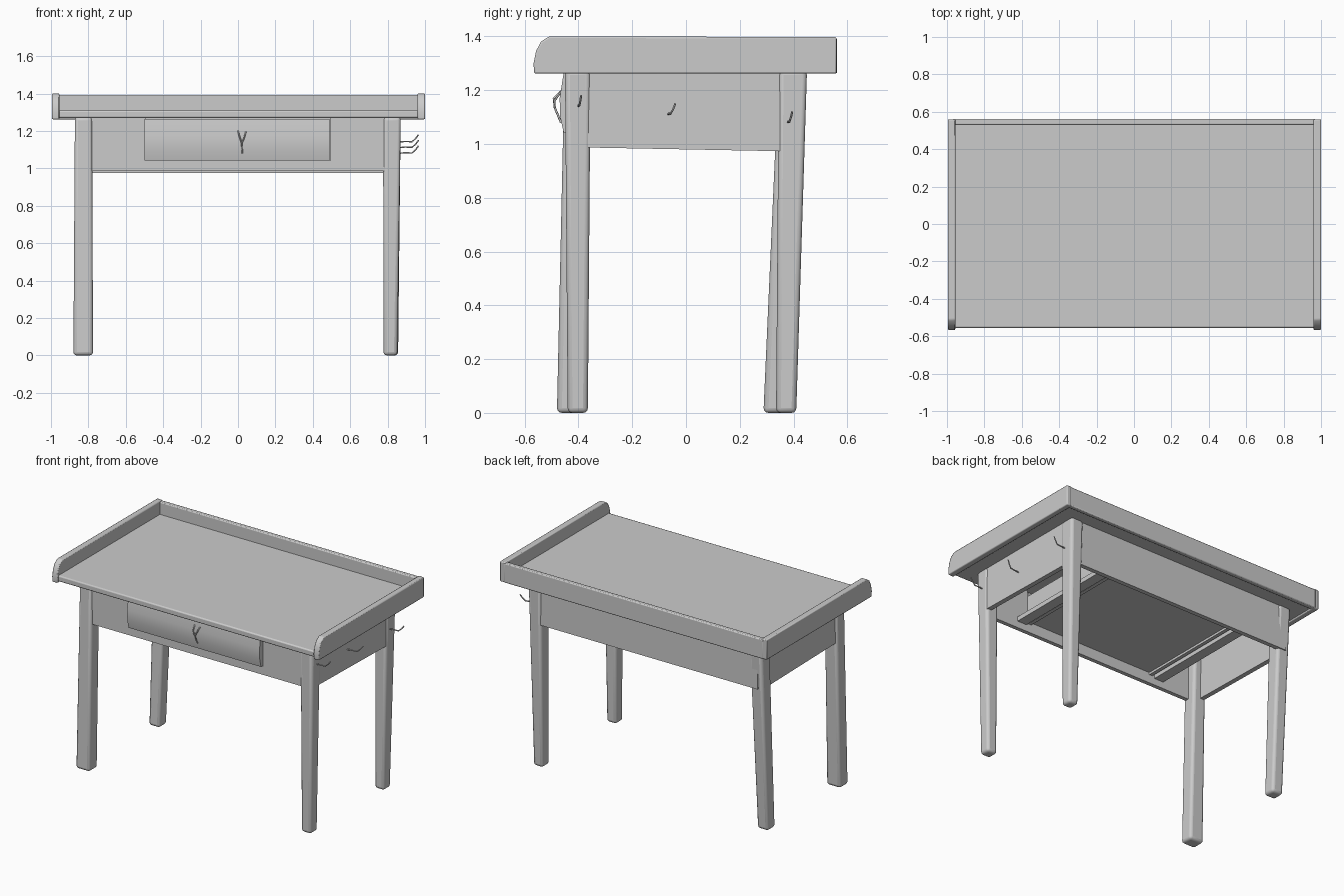
import bpy
import bmesh
from mathutils import Vector

if "Cube" in bpy.data.objects:
    bpy.data.objects.remove(bpy.data.objects["Cube"])


def finish(name, bm, bevel=0.0, segments=2):
    bmesh.ops.recalc_face_normals(bm, faces=bm.faces)
    mesh = bpy.data.meshes.new(name)
    bm.to_mesh(mesh)
    bm.free()
    ob = bpy.data.objects.new(name, mesh)
    bpy.context.collection.objects.link(ob)
    if bevel:
        m = ob.modifiers.new("soft_edges", "BEVEL")
        m.width, m.segments = bevel, segments
    bpy.ops.object.select_all(action='DESELECT')
    ob.select_set(True)
    bpy.context.view_layer.objects.active = ob
    bpy.ops.object.shade_smooth_by_angle()
    return ob


def taper(name, low, high, z0, z1, bevel=0.0, segments=2):
    """Box lofted between two rectangles (x0, x1, y0, y1)."""
    bm = bmesh.new()
    rings = []
    for (x0, x1, y0, y1), z in ((low, z0), (high, z1)):
        rings.append([bm.verts.new((x, y, z)) for x, y in
                      ((x0, y0), (x1, y0), (x1, y1), (x0, y1))])
    a, b = rings
    bm.faces.new(a)
    bm.faces.new(b)
    for i in range(4):
        j = (i + 1) % 4
        bm.faces.new((a[i], a[j], b[j], b[i]))
    return finish(name, bm, bevel, segments)


def box(name, x0, x1, y0, y1, z0, z1, bevel=0.0):
    return taper(name, (x0, x1, y0, y1), (x0, x1, y0, y1), z0, z1, bevel)


def extrude_yz(name, profile, x0, x1, bevel=0.0):
    bm = bmesh.new()
    face = bm.faces.new([bm.verts.new((x0, y, z)) for y, z in profile])
    out = bmesh.ops.extrude_face_region(bm, geom=[face])
    verts = [v for v in out["geom"] if isinstance(v, bmesh.types.BMVert)]
    bmesh.ops.translate(bm, verts=verts, vec=(x1 - x0, 0, 0))
    return finish(name, bm, bevel)


def wire(name, paths, radius=0.004):
    curve = bpy.data.curves.new(name, 'CURVE')
    curve.dimensions = '3D'
    curve.bevel_depth, curve.bevel_resolution = radius, 1
    curve.use_fill_caps = True
    for pts in paths:
        s = curve.splines.new('POLY')
        s.points.add(len(pts) - 1)
        for p, co in zip(s.points, pts):
            p.co = (*co, 1)
    ob = bpy.data.objects.new(name, curve)
    bpy.context.collection.objects.link(ob)
    bpy.ops.object.select_all(action='DESELECT')
    ob.select_set(True)
    bpy.context.view_layer.objects.active = ob
    bpy.ops.object.convert(target='MESH')


# Table top with raised rims on three sides
box("table_top", -0.97, 0.97, -0.555, 0.545, 1.27, 1.31, 0.008)
rim = [(-0.565, 1.262), (-0.567, 1.30), (-0.558, 1.345), (-0.54, 1.38),
       (-0.51, 1.40), (0.56, 1.398), (0.56, 1.262)]
extrude_yz("left_rim", rim, -0.995, -0.955, 0.006)
extrude_yz("right_rim", rim, 0.96, 1.0, 0.006)
box("back_rim", -0.97, 0.97, 0.53, 0.562, 1.262, 1.393, 0.006)

# Tapered legs, each with its own slight splay
legs = {
    "front_left_leg": ((-0.88, -0.775, -0.48, -0.39), (-0.872, -0.78, -0.452, -0.355)),
    "front_right_leg": ((0.778, 0.852, -0.44, -0.365), (0.776, 0.87, -0.45, -0.355)),
    "back_left_leg": ((-0.872, -0.79, 0.288, 0.37), (-0.872, -0.78, 0.345, 0.445)),
    "back_right_leg": ((0.785, 0.856, 0.335, 0.41), (0.776, 0.87, 0.345, 0.45)),
}
for name, (low, high) in legs.items():
    taper(name, low, high, 0.0, 1.275, 0.018, 3)

# Apron boards, the front one framing the drawer
box("back_apron", -0.84, 0.84, 0.405, 0.435, 0.975, 1.275)
for side, s in (("left", -1), ("right", 1)):
    xs = sorted((s * 0.83, s * 0.862))
    extrude_yz(side + "_apron", [(-0.42, 0.988), (0.42, 0.972),
                                 (0.42, 1.275), (-0.42, 1.275)], *xs)
    xs = sorted((s * 0.495, s * 0.84))
    box("front_apron_" + side, *xs, -0.442, -0.415, 0.985, 1.275)
box("front_apron_rail", -0.495, 0.495, -0.442, -0.415, 0.985, 1.042)

# Drawer with a gently bowed front
extrude_yz("drawer_front", [(-0.42, 1.042), (-0.455, 1.042), (-0.468, 1.10),
                            (-0.47, 1.17), (-0.455, 1.265), (-0.42, 1.265)],
           -0.5, 0.49)
box("drawer_bottom", -0.48, 0.47, -0.42, 0.38, 1.06, 1.075)
box("drawer_back", -0.48, 0.47, 0.365, 0.385, 1.05, 1.24)
for side, x in (("left", -0.485), ("right", 0.475)):
    box("drawer_side_" + side, x - 0.012, x + 0.012, -0.42, 0.385, 1.045, 1.24)
for side, x in (("left", -0.545), ("right", 0.54)):
    box("drawer_runner_" + side, x - 0.035, x + 0.035, -0.415, 0.405, 1.03, 1.06)

# Wire pull on the drawer
fork = (0.02, -0.488, 1.135)
wire("drawer_pull", [
    [(0.0, -0.462, 1.20), (0.008, -0.492, 1.17), fork, (0.023, -0.465, 1.08)],
    [fork, (0.032, -0.49, 1.16), (0.042, -0.465, 1.195)],
])

# Wire hooks along the right side
for i, (y, z, lean) in enumerate(((-0.4, 1.14, 0.01), (-0.065, 1.11, 0.025), (0.38, 1.08, 0.015))):
    base = Vector((0.855, y, z))
    wire("side_hook_%d" % (i + 1), [[
        base, base + Vector((0.04, 0, 0.004)), base + Vector((0.075, lean * 0.3, 0.002)),
        base + Vector((0.095, lean * 0.7, 0.02)), base + Vector((0.11, lean, 0.04))]])
